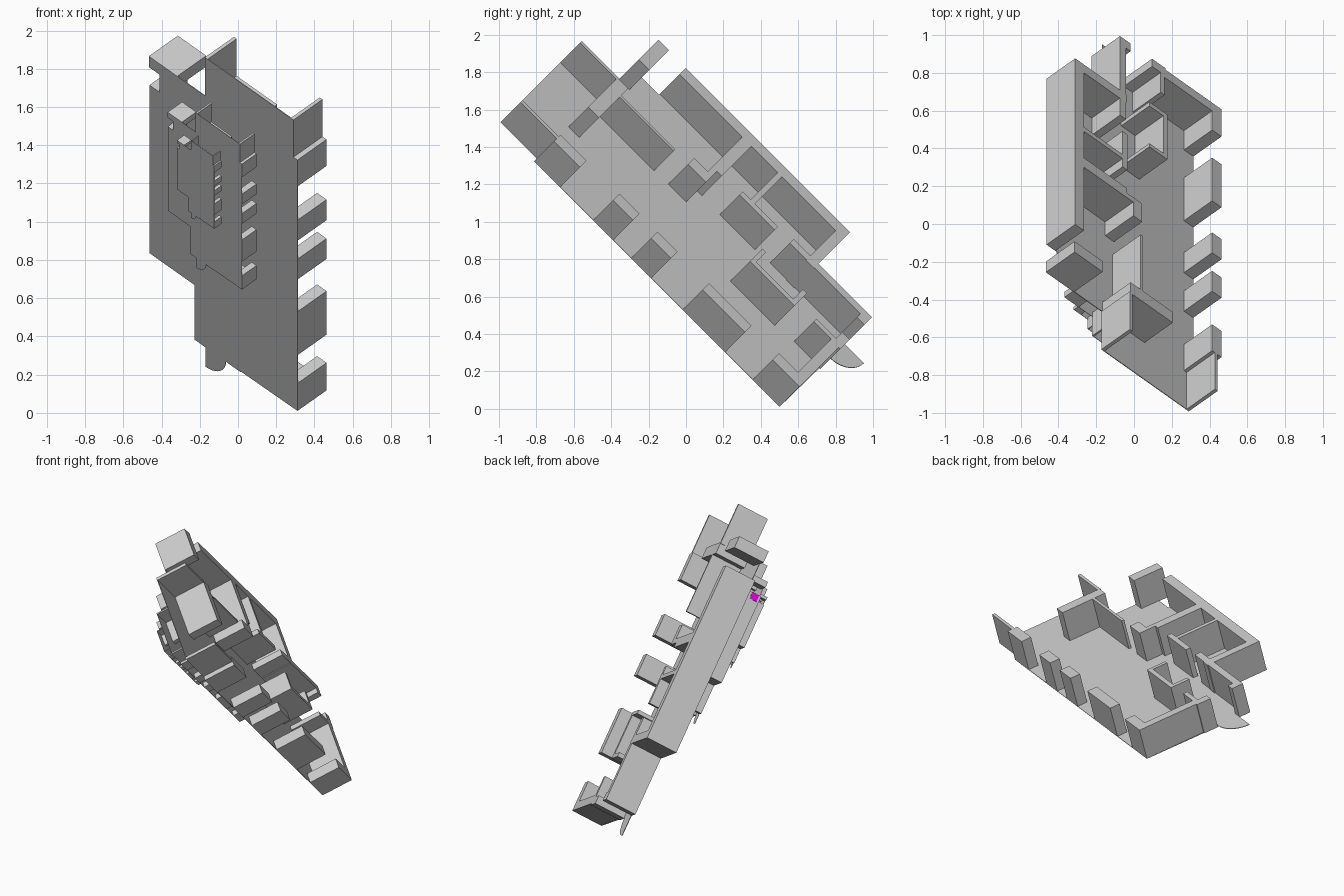
import bpy, bmesh, math
from mathutils import Matrix, Vector

if "Cube" in bpy.data.objects:
    bpy.data.objects.remove(bpy.data.objects["Cube"])

# Plan axes: u = long side, v = short side, n = wall-height direction
r = math.sqrt(0.5)
U, V, N = Vector((0, r, -r)), Vector((-r, .5, .5)), Vector((r, .5, .5))
TILT = Matrix((U, V, N)).transposed().to_4x4()
LEVEL, HEIGHT = 0.475, 0.215


def shrink(k):
    """Halve the plan k times, each time sinking below the larger floor."""
    s = 0.5 ** k
    t = Vector((-.135, -.26, .64)) * (2 * (1 - s))
    return Matrix.Translation(t) @ Matrix.Scale(s, 4)


def place(u, f, h):
    return TILT @ Vector((u, f - LEVEL, LEVEL + h))


def finish(bm, name, k, mat=None):
    bmesh.ops.recalc_face_normals(bm, faces=bm.faces)
    me = bpy.data.meshes.new(name)
    bm.to_mesh(me)
    bm.free()
    me.transform(shrink(k))
    if mat:
        me.materials.append(mat)
    ob = bpy.data.objects.new(name, me)
    bpy.context.collection.objects.link(ob)
    return ob


def boxes(name, rects, k, h0=0, h1=HEIGHT, mat=None):
    bm = bmesh.new()
    for u0, u1, f0, f1 in rects:
        vs = bmesh.ops.create_cube(bm, size=1)["verts"]
        for v in vs:
            v.co = place(u1 if v.co.x > 0 else u0,
                         f1 if v.co.y > 0 else f0,
                         h1 if v.co.z > 0 else h0)
    return finish(bm, name, k, mat)


def sheet(name, pts, k, thick=0.004):
    bm = bmesh.new()
    face = bm.faces.new([bm.verts.new(place(u, f, 0)) for u, f in pts])
    ext = bmesh.ops.extrude_face_region(bm, geom=[face])["geom"]
    bmesh.ops.translate(bm, vec=N * thick, verts=[g for g in ext if isinstance(g, bmesh.types.BMVert)])
    finish(bm, name, k)


# Floor outline in (u, f)
FLOOR = [(-1.785, .54), (-1.5, .54), (-1.5, .51), (.346, .51), (.355, 1.27),
         (-.047, 1.27), (-.047, 1.605), (-1.29, 1.605), (-1.29, 1.53),
         (-1.42, 1.53), (-1.42, 1.605), (-1.5, 1.605), (-1.5, 1.195), (-1.785, 1.195)]

# Piers between the windows
PIERS = [(a, b, .51, .58) for a, b in
         [(-1.51, -1.314), (-1.065, -.913), (-.777, -.626), (-.388, -.066), (.142, .346)]]

# Outer walls and porch walls
OUTER = [(-1.785, -1.5, .54, .56), (-1.785, -1.5, 1.175, 1.195),
         (-1.29, -.047, 1.54, 1.605), (-1.29, -1.27, 1.54, 1.605),
         (-.108, -.047, 1.22, 1.605), (-.235, .355, 1.225, 1.27),
         (.285, .346, .51, .935), (.3, .357, .93, 1.03), (.3, .357, 1.19, 1.27),
         (-1.5, -1.42, 1.4, 1.61), (-1.51, -1.43, .875, 1.19)]

# Inner partitions and closets
INNER = [(-1.43, -1.02, 1.097, 1.115), (-.815, -.745, 1.22, 1.54),
         (-.917, -.78, 1.104, 1.17), (-.815, -.78, 1.15, 1.24),
         (-.546, -.515, 1.22, 1.54), (-.607, -.34, 1.215, 1.25),
         (-.316, .01, .915, .945), (-.316, -.29, .915, 1.05),
         (-.01, .02, .915, 1.05), (.153, .32, .935, .965)]

# Quarter-round door swing
R = .15
DOOR = [(.35, 1.19)] + [(.35 + R * math.cos(a), 1.19 - R * math.sin(a))
                        for a in [math.pi / 2 * i / 10 for i in range(11)]]

# Full plan plus two nested smaller plans underneath
for k, tag in enumerate(["main", "half", "quarter"]):
    sheet(tag + "_floor", FLOOR, k)
    boxes(tag + "_window_piers", PIERS, k)
    boxes(tag + "_outer_walls", OUTER, k)
    boxes(tag + "_partitions", INNER, k)
    sheet(tag + "_door_swing", DOOR, k)

# Small coloured tile on the corner of the half-size plan
magenta = bpy.data.materials.new("magenta")
magenta.diffuse_color = (.8, 0, .8, 1)
magenta.use_nodes = True
magenta.node_tree.nodes["Principled BSDF"].inputs["Base Color"].default_value = magenta.diffuse_color
boxes("corner_tile", [(-1.29, -1.2, 1.605, 1.61)], 1, .03, .13, magenta)
